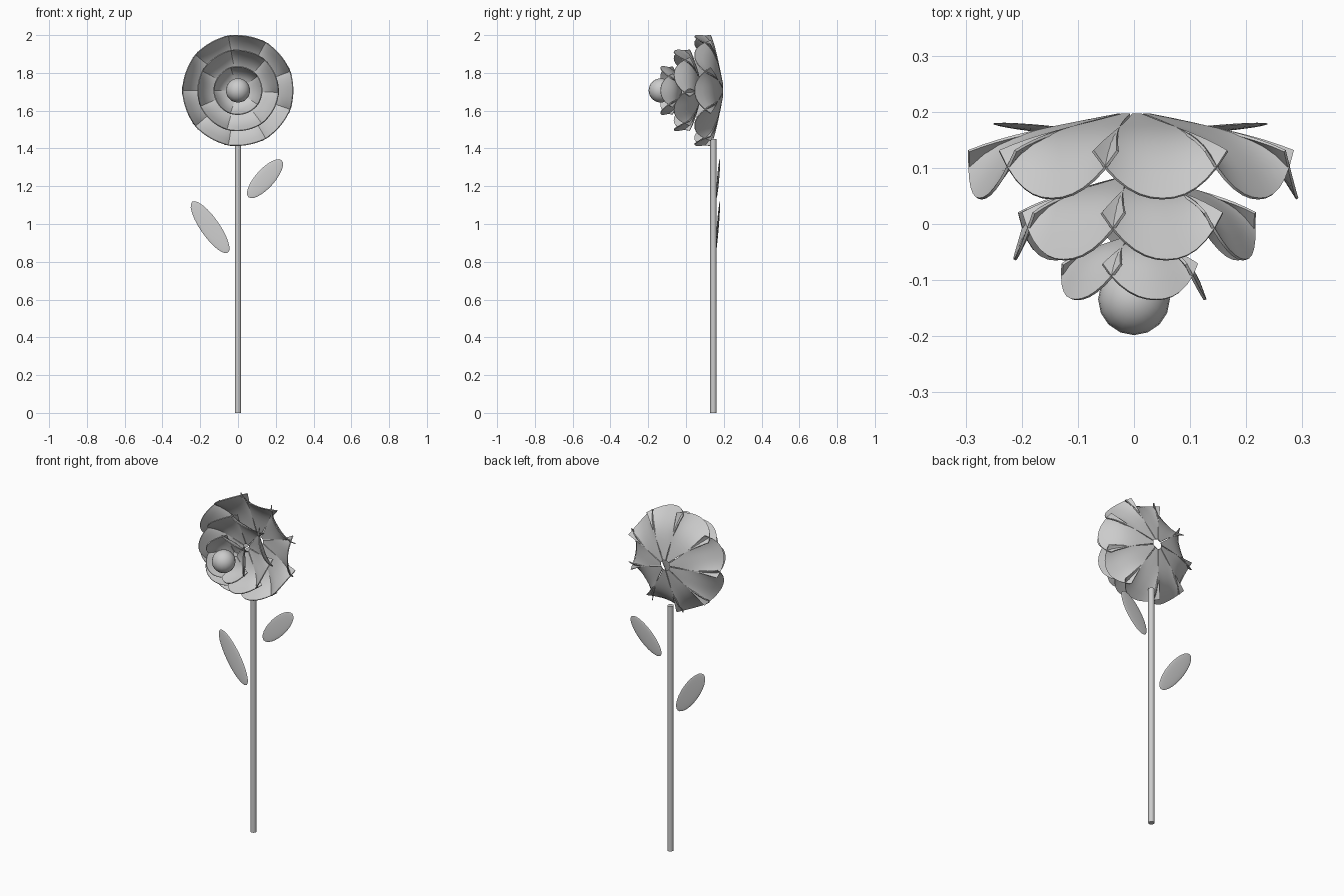
import bpy
import bmesh
from math import radians, pi, sin, cos
from mathutils import Matrix, Vector

cube = bpy.data.objects.get("Cube")
if cube:
    bpy.data.objects.remove(cube, do_unlink=True)

grey = bpy.data.materials.new("plain_grey")
grey.use_nodes = True
grey.diffuse_color = (0.6, 0.6, 0.6, 1)
grey.node_tree.nodes["Principled BSDF"].inputs["Base Color"].default_value = (0.6, 0.6, 0.6, 1)

CENTRE_Z = 1.707


def finish(name, bm, thickness=0):
    """Turn a bmesh into a smooth object, optionally thickened."""
    bmesh.ops.recalc_face_normals(bm, faces=bm.faces)
    mesh = bpy.data.meshes.new(name)
    bm.to_mesh(mesh)
    bm.free()
    mesh.materials.append(grey)
    obj = bpy.data.objects.new(name, mesh)
    bpy.context.collection.objects.link(obj)
    bpy.ops.object.select_all(action="DESELECT")
    obj.select_set(True)
    bpy.context.view_layer.objects.active = obj
    if thickness:
        solid = obj.modifiers.new("thickness", "SOLIDIFY")
        solid.thickness = thickness
        solid.offset = 0
        bpy.ops.object.modifier_apply(modifier=solid.name)
    bpy.ops.object.shade_smooth_by_angle(angle=radians(40))
    return obj


def petal_mesh(radius, base_y, depth, half_angle):
    """Cupped fan: narrow at the base, overlapping its neighbours at the rim."""
    bm = bmesh.new()
    rows, cols = 10, 12
    grid = []
    for i in range(rows + 1):
        t = 0.1 + 0.9 * i / rows
        line = []
        for j in range(cols + 1):
            u = 2 * j / cols - 1
            angle = half_angle * (0.8 + 0.42 * t) * u
            r = radius * t * (1 + 0.015 * u * u)
            cup = 0.08 + 0.55 * (1 - abs(u) ** 2.2)
            y = base_y - depth * (0.37 * t + cup * t ** 5)
            line.append(bm.verts.new((r * cos(angle), y, r * sin(angle))))
        grid.append(line)
    for a, b in zip(grid, grid[1:]):
        for j in range(cols):
            bm.faces.new((a[j], a[j + 1], b[j + 1], b[j]))
    return bm


def petal_ring(name, count, seam, radius, base_y, depth):
    """Repeat one petal around the flower's axis."""
    step = 2 * pi / count
    first = finish(name + "_petal", petal_mesh(radius, base_y, depth, step / 2), 0.005)
    for k in range(count):
        obj = first if k == 0 else first.copy()
        if k:
            bpy.context.collection.objects.link(obj)
        obj.location = (0, 0, CENTRE_Z)
        obj.rotation_euler = (0, -(radians(seam) + step * (k + 0.5)), 0)


# Three tiers of petals
petal_ring("outer", 9, 180, 0.291, 0.2, 0.155)
petal_ring("middle", 7, 100, 0.213, 0.088, 0.152)
petal_ring("inner", 5, 180, 0.127, -0.02, 0.115)

# Round flower centre
bm = bmesh.new()
bmesh.ops.create_uvsphere(bm, u_segments=16, v_segments=12, radius=0.064)
finish("flower_centre", bm).location = (0, -0.134, CENTRE_Z)

# Stem
bm = bmesh.new()
bmesh.ops.create_cone(bm, cap_ends=True, segments=12, radius1=0.017, radius2=0.017, depth=1.45)
finish("stem", bm).location = (0, 0.145, 0.725)


# Leaves: thin pointed lenses tilted slightly backwards
def leaf(name, centre, length, width, angle):
    bm = bmesh.new()
    bmesh.ops.create_uvsphere(bm, u_segments=20, v_segments=12, radius=1)
    along = Vector((cos(angle), 0.07, sin(angle))).normalized()
    normal = along.cross(Vector((-sin(angle), 0, cos(angle)))).normalized()
    side = normal.cross(along)
    frame = Matrix((side * width, normal * 0.005, along * length)).transposed()
    bmesh.ops.transform(bm, matrix=frame.to_4x4(), verts=bm.verts)
    finish(name, bm).location = centre


leaf("left_leaf", (0.143, 0.17, 1.24), 0.132, 0.05, radians(48))
leaf("right_leaf", (-0.148, 0.168, 0.983), 0.165, 0.05, radians(125))
